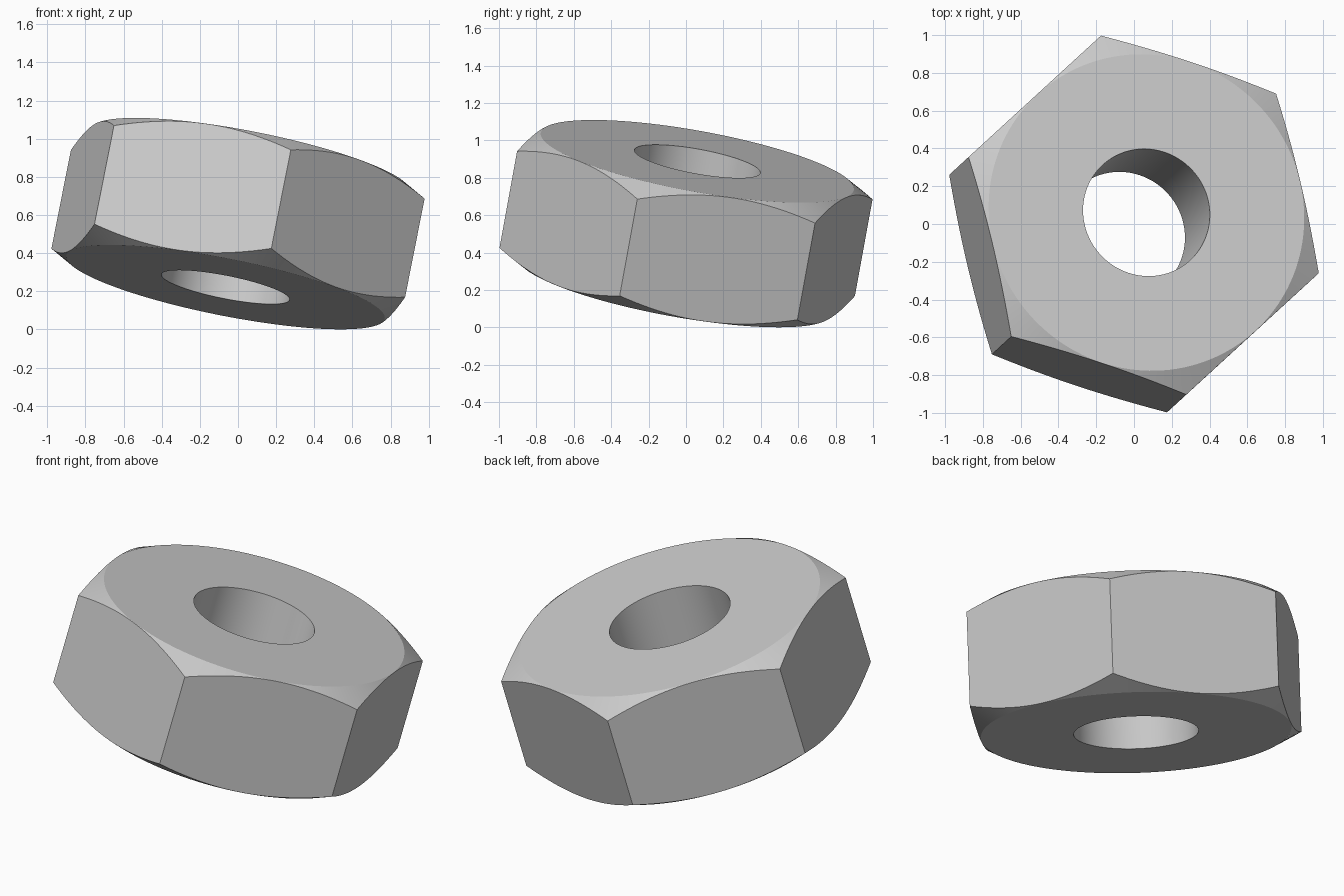
import bpy
import bmesh
import math
from mathutils import Vector, Matrix

if "Cube" in bpy.data.objects:
    bpy.data.objects.remove(bpy.data.objects["Cube"], do_unlink=True)

CORNER = 0.985                                  # centre to hexagon corner
FLAT = CORNER * math.cos(math.pi / 6)           # centre to hexagon side
HALF = 0.345                                    # half the thickness
HOLE = 0.342
SLOPE = math.tan(math.radians(30))              # chamfer slope
STEPS = 144                                     # multiple of six


def section(angle):
    """Closed cross-section of the nut at one angle, as (radius, height)."""
    off = (angle + math.pi / 6) % (math.pi / 3) - math.pi / 6
    side = FLAT / math.cos(math.pi / 6 - abs(off))
    disc = FLAT - 0.002
    edge = HALF - (side - disc) * SLOPE
    return [(HOLE, -HALF), (disc, -HALF), (side, -edge),
            (side, edge), (disc, HALF), (HOLE, HALF)]


# Sweep the cross-section around the axis
bm = bmesh.new()
rings = []
for i in range(STEPS):
    a = 2 * math.pi * i / STEPS
    rings.append([bm.verts.new((r * math.cos(a), r * math.sin(a), z))
                  for r, z in section(a)])
for i, ring in enumerate(rings):
    nxt = rings[(i + 1) % STEPS]
    for j in range(len(ring)):
        k = (j + 1) % len(ring)
        bm.faces.new((ring[j], nxt[j], nxt[k], ring[k]))
bmesh.ops.recalc_face_normals(bm, faces=bm.faces)

mesh = bpy.data.meshes.new("hex_nut")
bm.to_mesh(mesh)
bm.free()
nut = bpy.data.objects.new("hex_nut", mesh)
bpy.context.collection.objects.link(nut)

# Tilted resting pose: bore axis, and a direction towards one corner
axis = Vector((0.191, 0.176, 0.966)).normalized()
corner = Vector((0.941, -0.312, -0.129))
corner = (corner - axis * corner.dot(axis)).normalized()
turn = Matrix((corner, axis.cross(corner), axis)).transposed()
nut.matrix_world = Matrix.Translation((0, 0, 0.555)) @ turn.to_4x4()

# Plain grey metal
grey = bpy.data.materials.new("light_grey")
grey.use_nodes = True
colour = (0.6, 0.6, 0.6, 1)
grey.diffuse_color = colour
grey.node_tree.nodes["Principled BSDF"].inputs["Base Color"].default_value = colour
mesh.materials.append(grey)

# Smooth bore and chamfers, crisp hexagon edges
bpy.context.view_layer.objects.active = nut
nut.select_set(True)
bpy.ops.object.shade_smooth_by_angle(angle=math.radians(20))
